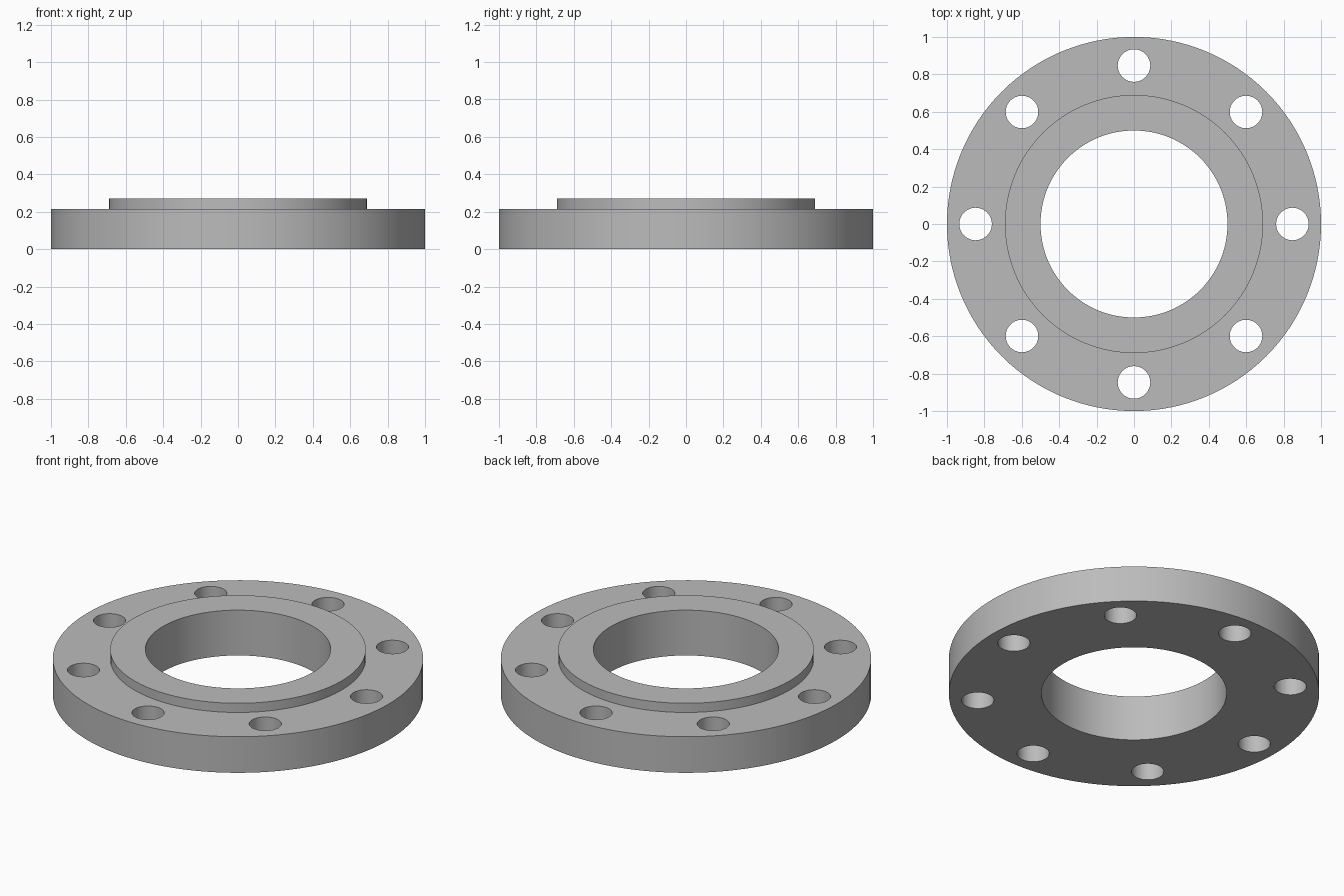
import bpy
import bmesh
from math import cos, sin, pi, radians

cube = bpy.data.objects.get("Cube")
if cube:
    bpy.data.objects.remove(cube, do_unlink=True)

BORE, FACE, RIM = 0.5, 0.69, 1.0      # radii
PLATE_TOP, FACE_TOP = 0.215, 0.27     # heights
BOLT_CIRCLE, BOLT_RADIUS, BOLTS = 0.847, 0.087, 8
SEGMENTS = 128

steel = bpy.data.materials.new("grey steel")
steel.use_nodes = True
colour = (0.5, 0.5, 0.5, 1)
steel.diffuse_color = colour
steel.node_tree.nodes["Principled BSDF"].inputs["Base Color"].default_value = colour


def ring(radius, z, count, x=0, y=0):
    return [(x + radius * cos(2 * pi * i / count),
             y + radius * sin(2 * pi * i / count), z) for i in range(count)]


def bridge(bm, lower, upper):
    n = len(lower)
    for i in range(n):
        j = (i + 1) % n
        bm.faces.new((lower[i], lower[j], upper[j], upper[i]))


def make_object(name, bm):
    bmesh.ops.recalc_face_normals(bm, faces=bm.faces)
    mesh = bpy.data.meshes.new(name)
    bm.to_mesh(mesh)
    bm.free()
    mesh.materials.append(steel)
    obj = bpy.data.objects.new(name, mesh)
    bpy.context.collection.objects.link(obj)
    return obj


# Flange body: closed stepped section turned about z
section = [(BORE, 0), (RIM, 0), (RIM, PLATE_TOP), (FACE, PLATE_TOP),
           (FACE, FACE_TOP), (BORE, FACE_TOP)]
bm = bmesh.new()
rings = [[bm.verts.new(p) for p in ring(r, z, SEGMENTS)] for r, z in section]
for k, lower in enumerate(rings):
    bridge(bm, lower, rings[(k + 1) % len(rings)])
flange = make_object("flange", bm)

# Bolt hole cutters on the bolt circle
bm = bmesh.new()
for x, y, _ in ring(BOLT_CIRCLE, 0, BOLTS):
    low, high = [[bm.verts.new(p) for p in ring(BOLT_RADIUS, z, 48, x, y)]
                 for z in (-0.1, 0.4)]
    bridge(bm, low, high)
    bm.faces.new(low[::-1])
    bm.faces.new(high)
cutter = make_object("bolt_hole_cutter", bm)
cutter.hide_render = True

# Cut the holes, then discard the cutter
cut = flange.modifiers.new("bolt holes", "BOOLEAN")
cut.operation = "DIFFERENCE"
cut.solver = "EXACT"
cut.object = cutter
bpy.ops.object.select_all(action="DESELECT")
flange.select_set(True)
bpy.context.view_layer.objects.active = flange
bpy.ops.object.modifier_apply(modifier=cut.name)
bpy.data.objects.remove(cutter, do_unlink=True)
bpy.ops.object.shade_smooth_by_angle(angle=radians(30))
